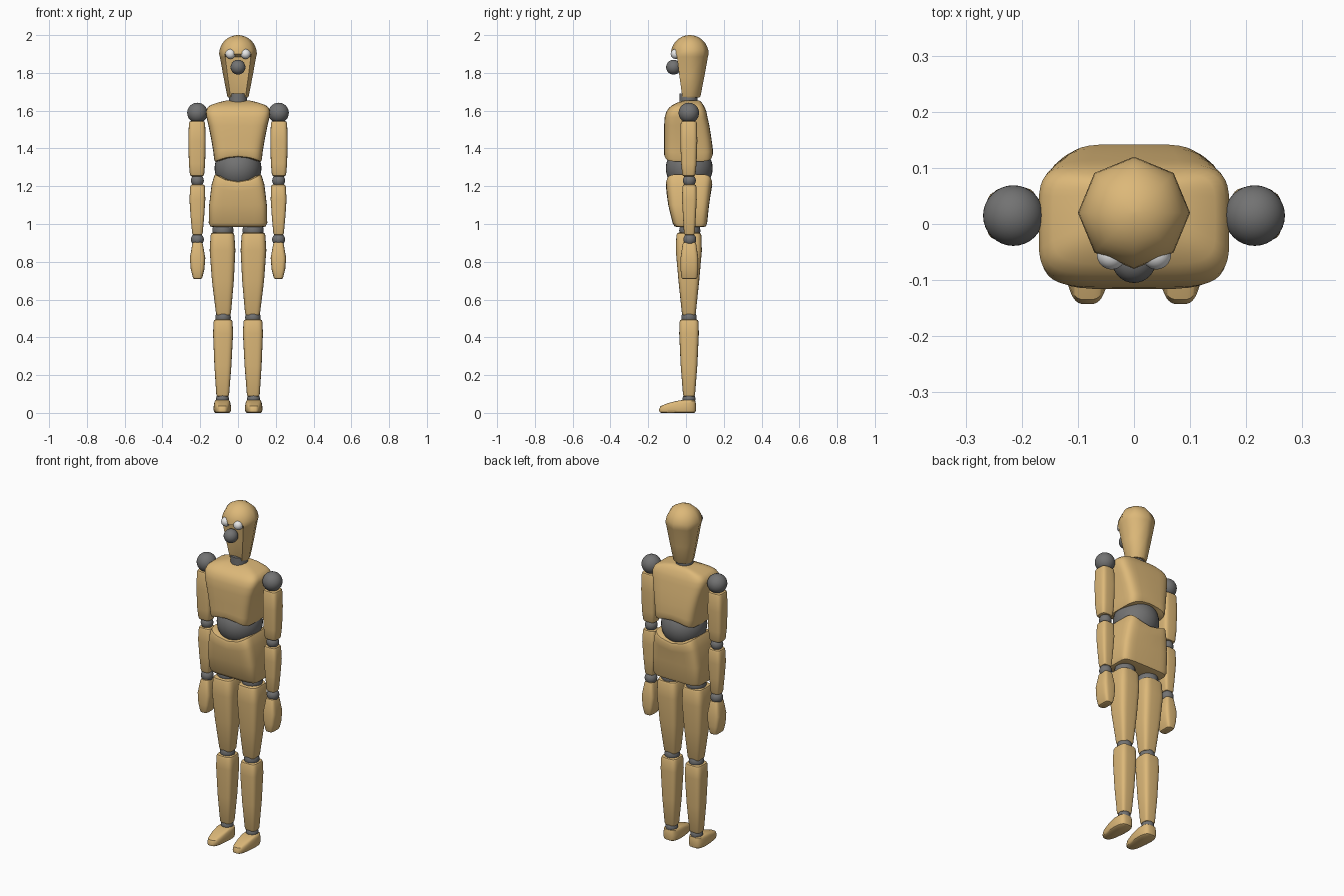
import bpy, math
from mathutils import Vector

if "Cube" in bpy.data.objects:
    bpy.data.objects.remove(bpy.data.objects["Cube"])


def material(name, rgb):
    m = bpy.data.materials.new(name)
    m.diffuse_color = (*rgb, 1)
    m.use_nodes = True
    m.node_tree.nodes["Principled BSDF"].inputs["Base Color"].default_value = m.diffuse_color
    return m


WOOD = material("light_wood", (0.72, 0.48, 0.19))
GREY = material("joint_grey", (0.17, 0.17, 0.17))
WHITE = material("eye_white", (0.8, 0.8, 0.8))


def finish(name, verts, faces, mat, angle=40):
    me = bpy.data.meshes.new(name)
    me.from_pydata(verts, [], faces)
    me.materials.append(mat)
    ob = bpy.data.objects.new(name, me)
    bpy.context.collection.objects.link(ob)
    bpy.ops.object.select_all(action='DESELECT')
    ob.select_set(True)
    bpy.context.view_layer.objects.active = ob
    bpy.ops.object.shade_smooth_by_angle(angle=math.radians(angle))
    return ob


def loft(name, rings, mat=WOOD, power=4.5, count=40, warp=None, angle=40):
    """Skin stacked superellipse rings (z, centre x, half width, front y, back y)."""
    verts, faces = [], []
    for z, cx, hx, yf, yb in rings:
        for i in range(count):
            a = 2 * math.pi * i / count
            c, s = math.cos(a), math.sin(a)
            x = cx + hx * math.copysign(abs(c) ** (2 / power), c)
            y = (yf + yb) / 2 + (yb - yf) / 2 * math.copysign(abs(s) ** (2 / power), s)
            verts.append(Vector((x, y, z)))
    for r in range(len(rings) - 1):
        for i in range(count):
            j = (i + 1) % count
            a, b = r * count, (r + 1) * count
            faces.append((a + i, a + j, b + j, b + i))
    # close both ends with a fan
    for r, flip in ((0, True), (len(rings) - 1, False)):
        z, cx, hx, yf, yb = rings[r]
        k = len(verts)
        verts.append(Vector((cx, (yf + yb) / 2, z)))
        for i in range(count):
            f = (r * count + i, r * count + (i + 1) % count, k)
            faces.append(f[::-1] if flip else f)
    if warp:
        verts = [warp(v) for v in verts]
    return finish(name, verts, faces, mat, angle)


def ball(name, loc, r, mat=GREY):
    bpy.ops.mesh.primitive_uv_sphere_add(segments=32, ring_count=20, radius=r, location=loc)
    ob = bpy.context.object
    ob.name = name
    ob.data.materials.append(mat)
    bpy.ops.object.shade_smooth()
    return ob


def limb(name, s, sections, cy, round_end=0.012, power=4):
    """Rounded bar; sections are (z, centre x, half width, half depth), low to high."""
    rings = []
    z, cx, hx, hy = sections[0]
    rings.append((z, s * cx, hx - round_end, cy - hy + round_end, cy + hy - round_end))
    rings.append((z + round_end * 0.3, s * cx, hx - round_end * 0.3,
                  cy - hy + round_end * 0.3, cy + hy - round_end * 0.3))
    for i, (z, cx, hx, hy) in enumerate(sections):
        dz = round_end if i == 0 else -round_end if i == len(sections) - 1 else 0
        rings.append((z + dz, s * cx, hx, cy - hy, cy + hy))
    rings.append((z - round_end * 0.3, s * cx, hx - round_end * 0.3,
                  cy - hy + round_end * 0.3, cy + hy - round_end * 0.3))
    rings.append((z, s * cx, hx - round_end, cy - hy + round_end, cy + hy - round_end))
    return loft(name, rings, power=power)


# Head: eight-sided taper with a dome and a hollowed face
def hollow_face(v):
    if abs(v.x) < 0.001 and v.y < 0 and v.z < 1.895:
        return Vector((v.x, 0.02 + (v.y - 0.02) * 0.6, v.z))
    return v


head = [(1.67, 0.052), (1.678, 0.057), (1.78, 0.077), (1.885, 0.096), (1.9, 0.1)]
head += [(1.9 + 0.1 * math.sin(a), 0.1 * math.cos(a))
         for a in (math.pi / 2 * k / 8 for k in range(1, 8))]
head.append((2.0, 0.004))
loft("head", [(z, 0, r, 0.02 - r, 0.02 + r) for z, r in head],
     power=2, count=8, warp=hollow_face, angle=50)
ball("nose", (0, -0.066, 1.83), 0.039)
loft("neck", [(1.63, 0, 0.047, -0.035, 0.06), (1.69, 0, 0.047, -0.035, 0.06)], GREY, 2)


# Chest with an arched lower edge
def arch(v):
    t = max(0, min(1, (1.45 - v.z) / 0.12))
    return Vector((v.x, v.y, v.z + 0.03 * t * (1 - (v.x / 0.125) ** 2)))


loft("chest", [
    (1.325, 0, 0.112, -0.1, 0.126), (1.329, 0, 0.122, -0.111, 0.137),
    (1.345, 0, 0.127, -0.116, 0.142), (1.38, 0, 0.13, -0.116, 0.142),
    (1.45, 0, 0.142, -0.116, 0.135), (1.52, 0, 0.156, -0.116, 0.124),
    (1.565, 0, 0.167, -0.113, 0.114), (1.595, 0, 0.17, -0.104, 0.108),
    (1.615, 0, 0.163, -0.09, 0.1), (1.63, 0, 0.145, -0.072, 0.092),
    (1.645, 0, 0.1, -0.04, 0.082), (1.654, 0, 0.06, -0.005, 0.07)], warp=arch, power=5)
ball("belly", (0, 0.017, 1.295), 0.124)


# Pelvis with a saddle-shaped top
def saddle(v):
    t = max(0, min(1, (v.z - 1.1) / 0.16))
    return Vector((v.x, v.y, v.z - 0.045 * t * (1 - (v.x / 0.125) ** 2)))


loft("pelvis", [
    (0.984, 0, 0.135, -0.05, 0.095), (0.988, 0, 0.147, -0.061, 0.106),
    (1.005, 0, 0.155, -0.071, 0.112), (1.1, 0, 0.153, -0.094, 0.122),
    (1.2, 0, 0.14, -0.104, 0.133), (1.25, 0, 0.127, -0.106, 0.139),
    (1.266, 0, 0.121, -0.101, 0.134), (1.27, 0, 0.11, -0.09, 0.123)],
    warp=saddle, power=6)


# Foot narrows toward the toe
def toe(v):
    cx = math.copysign(0.083, v.x)
    k = 1 - 0.3 * max(0, min(1, (-0.03 - v.y) / 0.11))
    return Vector((cx + (v.x - cx) * k, v.y, v.z))


for s, side in ((1, "left"), (-1, "right")):
    ball(f"{side}_eye", (s * 0.04, -0.055, 1.9), 0.026, WHITE)
    # Arm
    ball(f"{side}_shoulder", (s * 0.215, 0.015, 1.588), 0.054)
    limb(f"{side}_upper_arm", s, [(1.252, 0.217, 0.038, 0.035), (1.32, 0.217, 0.043, 0.041),
                                  (1.44, 0.217, 0.046, 0.045), (1.545, 0.217, 0.043, 0.043)], 0.015)
    ball(f"{side}_elbow", (s * 0.215, 0.018, 1.23), 0.034)
    limb(f"{side}_forearm", s, [(0.94, 0.215, 0.028, 0.029), (1.04, 0.215, 0.036, 0.034),
                                (1.13, 0.215, 0.042, 0.039), (1.21, 0.214, 0.039, 0.037)], 0.018)
    ball(f"{side}_wrist", (s * 0.215, 0.02, 0.918), 0.034)
    limb(f"{side}_hand", s, [(0.708, 0.214, 0.026, 0.043), (0.76, 0.214, 0.036, 0.047),
                             (0.82, 0.214, 0.041, 0.047), (0.905, 0.214, 0.028, 0.036)], 0.018)
    # Leg
    ball(f"{side}_hip", (s * 0.08, 0.02, 0.965), 0.056)
    limb(f"{side}_thigh", s, [(0.515, 0.077, 0.04, 0.037), (0.7, 0.08, 0.058, 0.055),
                              (0.86, 0.082, 0.068, 0.069), (0.955, 0.082, 0.063, 0.066)],
         0.015, 0.014)
    ball(f"{side}_knee", (s * 0.079, 0.016, 0.505), 0.041)
    limb(f"{side}_shin", s, [(0.085, 0.081, 0.034, 0.032), (0.25, 0.08, 0.045, 0.044),
                             (0.42, 0.079, 0.053, 0.052), (0.495, 0.079, 0.05, 0.05)], 0.016)
    ball(f"{side}_ankle", (s * 0.082, 0.016, 0.074), 0.034)
    loft(f"{side}_foot", [
        (0.0, s * 0.083, 0.037, -0.13, 0.043), (0.005, s * 0.083, 0.044, -0.141, 0.051),
        (0.018, s * 0.083, 0.047, -0.143, 0.053), (0.036, s * 0.083, 0.046, -0.135, 0.053),
        (0.052, s * 0.083, 0.043, -0.095, 0.052), (0.064, s * 0.083, 0.039, -0.045, 0.049),
        (0.069, s * 0.083, 0.032, -0.015, 0.042)], power=3.5, warp=toe)
